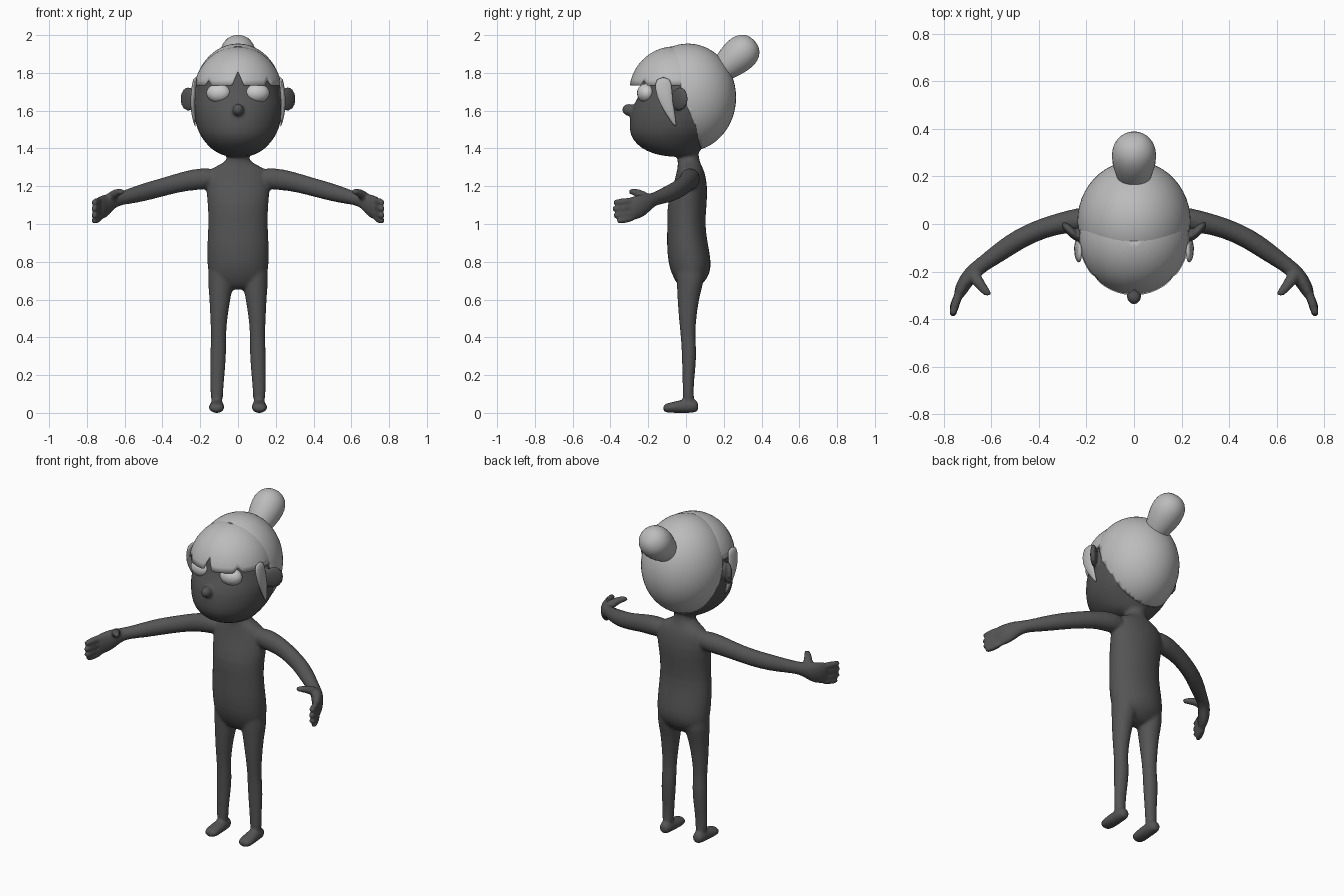
import bpy, bmesh
from math import sin, cos, asin, pi, radians
from mathutils import Vector, Matrix

if "Cube" in bpy.data.objects:
    bpy.data.objects.remove(bpy.data.objects["Cube"])


def material(name, v):
    m = bpy.data.materials.new(name)
    m.diffuse_color = (v, v, v, 1)
    m.use_nodes = True
    m.node_tree.nodes["Principled BSDF"].inputs["Base Color"].default_value = m.diffuse_color
    return m


SKIN, HAIR, EYE = material("skin", 0.09), material("hair", 0.5), material("eye_white", 0.6)


def tube(bm, sections, ref=(0, 1, 0), axis=None, s=1, n=16):
    """Loft ellipses (x, y, z, a, b); b lies along ref. s=-1 mirrors in x."""
    ref = Vector(ref)
    pts = [Vector(p[:3]) for p in sections]
    rings = []
    for i, p in enumerate(sections):
        t = Vector(axis) if axis else pts[min(i + 1, len(pts) - 1)] - pts[max(i - 1, 0)]
        t.normalize()
        u = ref.cross(t).normalized()
        v = t.cross(u)
        ring = []
        for k in range(n):
            a = 2 * pi * k / n
            c = pts[i] + u * p[3] * cos(a) + v * p[4] * sin(a)
            ring.append(bm.verts.new((c.x * s, c.y, c.z)))
        rings.append(ring)
    for r, q in zip(rings, rings[1:]):
        for k in range(n):
            bm.faces.new((r[k], r[(k + 1) % n], q[(k + 1) % n], q[k]))
    bm.faces.new(rings[0][::-1])
    bm.faces.new(rings[-1])


def stack(bm, rows, n=16):
    """Horizontal rings (z, half width, y front, y back)."""
    tube(bm, [(0, (f + b) / 2, z, w, (b - f) / 2) for z, w, f, b in rows],
         axis=(0, 0, 1), n=n)


def ball(bm, c, r, rot=0):
    m = Matrix.Translation(c) @ Matrix.Rotation(rot, 4, 'Z') @ Matrix.Diagonal((*r, 1))
    bmesh.ops.create_uvsphere(bm, u_segments=24, v_segments=16, radius=1, matrix=m)


def finish(bm, name, mat, subsurf=0, recalc=True):
    if recalc:
        bmesh.ops.recalc_face_normals(bm, faces=bm.faces)
    for f in bm.faces:
        f.smooth = True
    me = bpy.data.meshes.new(name)
    bm.to_mesh(me)
    bm.free()
    me.materials.append(mat)
    ob = bpy.data.objects.new(name, me)
    bpy.context.collection.objects.link(ob)
    if subsurf:
        ob.modifiers.new("subdivide", 'SUBSURF').levels = subsurf
        ob.modifiers[-1].render_levels = subsurf
    return ob


# Body: overlapping forms fused into one smooth skin
bm = bmesh.new()

# head
stack(bm, [(1.355, .05, -.09, .04), (1.37, .10, -.17, .06), (1.40, .148, -.24, .085),
           (1.45, .19, -.288, .14), (1.5, .22, -.305, .19), (1.6, .24, -.297, .24),
           (1.66, .237, -.262, .25), (1.72, .23, -.235, .25), (1.8, .21, -.225, .225),
           (1.88, .155, -.17, .17), (1.935, .07, -.08, .09)], n=24)
ball(bm, (0, -.303, 1.605), (.031, .036, .032))  # nose

# neck and torso
stack(bm, [(1.45, .06, -.05, .07), (1.36, .057, -.05, .067), (1.33, .065, -.045, .075),
           (1.305, .12, -.045, .085), (1.28, .165, -.05, .10), (1.2, .175, -.07, .117),
           (1.1, .163, -.105, .112), (1.0, .16, -.10, .102), (.9, .167, -.105, .117),
           (.8, .167, -.098, .137), (.74, .163, -.08, .13), (.69, .14, -.055, .10),
           (.65, .07, -.02, .05)])

for s in (1, -1):
    # leg
    tube(bm, [(.09, .02, .80, .07, .08), (.09, .025, .70, .072, .075), (.095, .012, .62, .058, .06),
              (.102, .008, .5, .046, .047), (.103, .01, .4, .039, .038), (.104, .017, .33, .044, .041),
              (.108, .015, .22, .040, .035), (.112, .01, .12, .034, .028), (.112, .015, .04, .034, .035)],
         axis=(0, 0, 1), s=s)
    # foot
    tube(bm, [(.112, .067, .035, .025, .027), (.112, .045, .035, .036, .036), (.112, -.01, .036, .038, .038),
              (.113, -.06, .030, .043, .031), (.114, -.10, .026, .042, .026), (.114, -.122, .025, .028, .019)],
         ref=(0, 0, 1), axis=(0, -1, 0), s=s)
    # arm and palm
    tube(bm, [(.10, .025, 1.245, .05, .05), (.19, .022, 1.24, .057, .06), (.28, .01, 1.228, .047, .053),
              (.38, -.015, 1.20, .043, .049), (.48, -.06, 1.173, .044, .049), (.56, -.115, 1.15, .042, .043),
              (.63, -.165, 1.133, .034, .034), (.67, -.195, 1.12, .034, .042), (.70, -.23, 1.10, .034, .060),
              (.725, -.27, 1.085, .029, .066), (.738, -.305, 1.077, .024, .060)],
         ref=(0, 0, 1), s=s)
    # thumb
    tube(bm, [(.685, -.20, 1.13, .03, .03), (.66, -.235, 1.155, .028, .027),
              (.632, -.275, 1.172, .021, .02), (.602, -.303, 1.172, .016, .016)],
         ref=(0, 0, 1), s=s, n=10)
    # fingers
    for z0, z1, y1 in ((1.125, 1.115, -.387), (1.092, 1.08, -.392), (1.06, 1.045, -.387), (1.032, 1.016, -.368)):
        tube(bm, [(.728, -.27, z0, .02, .019), (.746, -.32, (z0 + z1) / 2, .021, .019),
                  (.76, y1 + .02, z1, .019, .018), (.764, y1, z1, .014, .013)],
             ref=(0, 0, 1), s=s, n=10)
    # ear
    ball(bm, (.263 * s, -.033, 1.662), (.058, .02, .065), s * radians(45))

body = finish(bm, "body", SKIN, 1)
rm = body.modifiers.new("fuse", 'REMESH')
rm.mode = 'VOXEL'
rm.voxel_size = .009
rm.use_smooth_shade = True
sm = body.modifiers.new("soften", 'SMOOTH')
sm.factor, sm.iterations = .5, 5

# Eyes
for s, side in ((1, "left"), (-1, "right")):
    bm = bmesh.new()
    ball(bm, (.103 * s, -.213, 1.693), (.065, .045, .05), s * radians(12))
    finish(bm, side + "_eye", EYE)

# Hair cap: ellipsoid sliced along the slanted hairline
bm = bmesh.new()
bmesh.ops.create_uvsphere(bm, u_segments=48, v_segments=32, radius=1,
                          matrix=Matrix.Translation((0, .01, 1.67)) @ Matrix.Diagonal((.238, .255, .285, 1)))
bmesh.ops.bisect_plane(bm, geom=bm.verts[:] + bm.edges[:] + bm.faces[:],
                       plane_co=(0, .08, 1.40), plane_no=(0, .55, .18), clear_inner=True)
cap = finish(bm, "hair_cap", HAIR, recalc=False)
so = cap.modifiers.new("thickness", 'SOLIDIFY')
so.thickness, so.offset = .012, -1

# Fringe: front dome with notched lower edge
bm = bmesh.new()
cols, rows, cz, rz = 93, 12, 1.69, .25
grid = []
for i in range(cols):
    phi = radians(-115 + 230 * i / (cols - 1))
    x = abs(.235 * sin(phi))
    zb = 1.735 + max(0, .075 * (1 - x / .032)) + max(0, .03 * (1 - abs(x - .165) / .02))
    eb = asin((zb - cz) / rz)
    col = []
    for j in range(rows):
        e = eb + (radians(88) - eb) * j / (rows - 1)
        col.append(bm.verts.new((.235 * cos(e) * sin(phi), -.06 - .243 * cos(e) * cos(phi), cz + rz * sin(e))))
    grid.append(col)
for a, b in zip(grid, grid[1:]):
    for j in range(rows - 1):
        bm.faces.new((a[j], b[j], b[j + 1], a[j + 1]))
fringe = finish(bm, "hair_fringe", HAIR, recalc=False)
so = fringe.modifiers.new("thickness", 'SOLIDIFY')
so.thickness, so.offset = .012, -1

# Side locks in front of the ears
for s, side in ((1, "left"), (-1, "right")):
    bm = bmesh.new()
    tube(bm, [(.225, -.12, 1.78, .012, .04), (.236, -.12, 1.71, .013, .047), (.241, -.105, 1.64, .013, .037),
              (.236, -.078, 1.57, .010, .022), (.226, -.055, 1.515, .003, .004)],
         axis=(0, 0, 1), s=s)
    finish(bm, side + "_side_lock", HAIR, 1)

# Bun on a slanted axis
bm = bmesh.new()
tube(bm, [(0, .195 + .75 * t, 1.82 + .66 * t, r, r) for t, r in
          ((-.03, .06), (0, .07), (.06, .088), (.12, .097), (.17, .09), (.205, .066), (.226, .03))], n=20)
finish(bm, "hair_bun", HAIR, 1)
